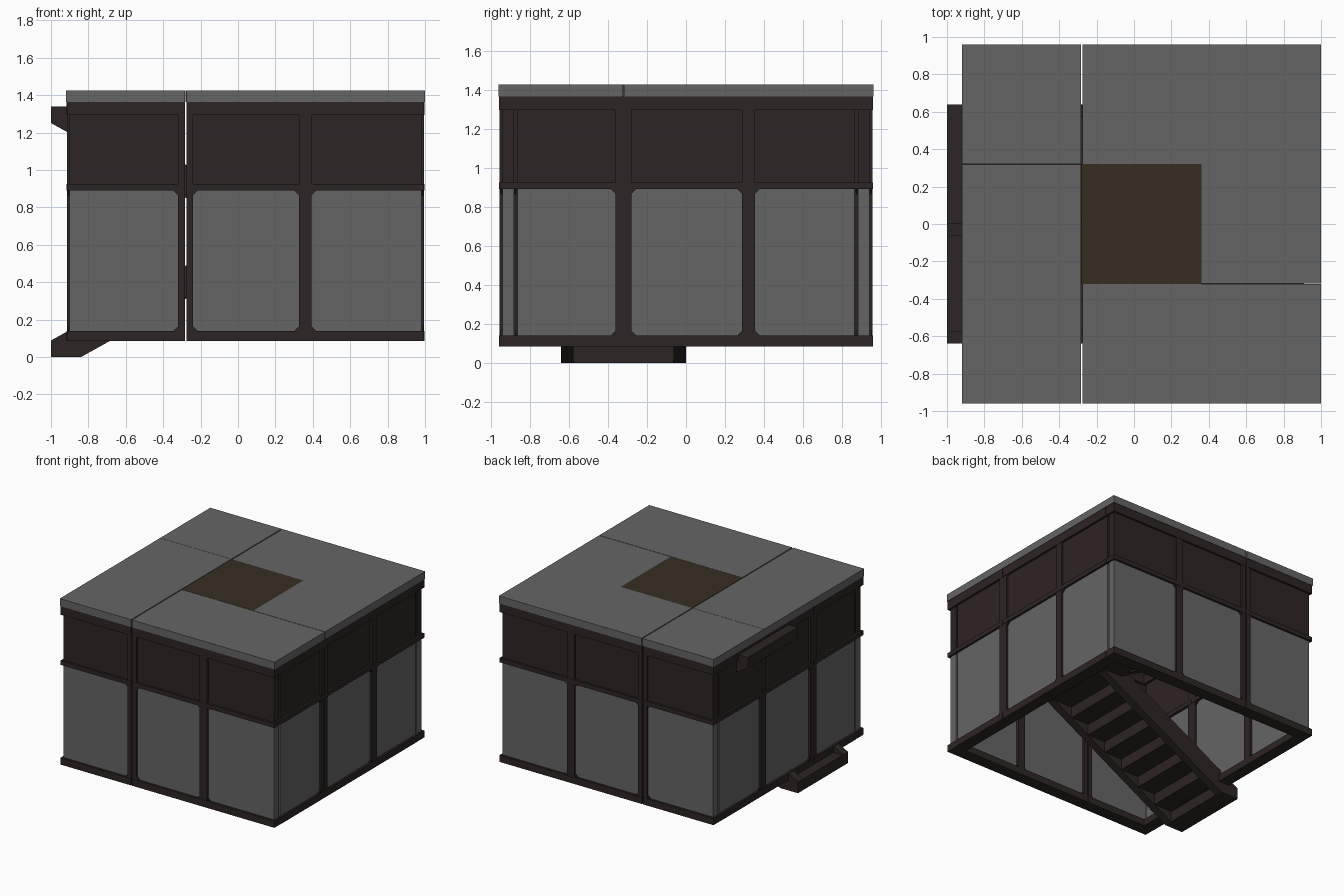
import bpy, bmesh

if "Cube" in bpy.data.objects:
    bpy.data.objects.remove(bpy.data.objects["Cube"])

def material(name, rgb):
    m = bpy.data.materials.new(name)
    m.diffuse_color = (*rgb, 1)
    m.use_nodes = True
    m.node_tree.nodes["Principled BSDF"].inputs["Base Color"].default_value = m.diffuse_color
    return m

GREY = material("stone grey", (0.13, 0.13, 0.13))
BROWN = material("dark brown", (0.027, 0.018, 0.018))
WOOD = material("hatch wood", (0.038, 0.027, 0.016))

CX, HALF, SEAM = 0.04, 0.96, 0.32     # centre of the square, half width, module seam
Z0, Z1, Z2 = 0.085, 1.365, 1.425      # wall foot, wall top, roof top


def prism(bm, profile, lo, hi, place):
    """Extrude a 2D profile from lo to hi; place(a, b, c) maps to world."""
    a = [bm.verts.new(place(p, q, lo)) for p, q in profile]
    b = [bm.verts.new(place(p, q, hi)) for p, q in profile]
    n = len(profile)
    bm.faces.new(a)
    bm.faces.new(b[::-1])
    for i in range(n):
        j = (i + 1) % n
        bm.faces.new((a[i], b[i], b[j], a[j]))


def rect(u0, u1, z0, z1):
    return [(u0, z0), (u1, z0), (u1, z1), (u0, z1)]


def finish(name, bm, mat):
    bmesh.ops.recalc_face_normals(bm, faces=bm.faces[:])
    me = bpy.data.meshes.new(name)
    bm.to_mesh(me)
    bm.free()
    me.materials.append(mat)
    ob = bpy.data.objects.new(name, me)
    bpy.context.collection.objects.link(ob)


def wall(name, along_x, side):
    """One wall: frame of rails and posts, grey lower and brown upper panels."""
    if along_x:
        place = lambda u, z, d: (CX + u, side * d, z)
        gap, rail_end, panel_end = 0.004, 0.955, 0.94
    else:
        place = lambda u, z, d: (CX + side * d, u, z)
        gap, rail_end, panel_end = 0.0008, 0.862, 0.882
    frame, lower, upper = bmesh.new(), bmesh.new(), bmesh.new()
    for sgn, end in ((-1, -1), (1, 1)):
        a = -rail_end if sgn < 0 else -SEAM + gap
        b = -SEAM - gap if sgn < 0 else rail_end
        pa = max(a, -panel_end)
        pb = min(b, panel_end)
        for z0, z1 in ((Z0, 0.14), (0.89, 0.925), (1.295, Z1)):
            prism(frame, rect(a, b, z0, z1), 0.86, 0.957, place)
        prism(lower, rect(pa, pb, 0.12, 0.9), 0.88, 0.94, place)
        prism(upper, rect(pa, pb, 0.9, Z1 - 0.01), 0.88, 0.94, place)
    # posts at the seams
    posts = ((-SEAM - 0.04, -SEAM - gap), (-SEAM + gap, -SEAM + 0.04),
             (SEAM - 0.033, SEAM + 0.033))
    for u0, u1 in posts:
        prism(frame, rect(u0, u1, Z0 + 0.005, Z1 - 0.005), 0.862, 0.955, place)
    # small chamfers in the corners of the openings
    c = 0.025
    for u, s in ((-SEAM - 0.04, -1), (-SEAM + 0.04, 1),
                 (SEAM - 0.033, -1), (SEAM + 0.033, 1)):
        for z, t in ((0.14, 1), (0.89, -1)):
            prism(frame, [(u, z), (u + s * c, z), (u, z + t * c)], 0.87, 0.95, place)
    finish(name + "_frame", frame, BROWN)
    finish(name + "_lower_panels", lower, GREY)
    finish(name + "_upper_panels", upper, BROWN)


wall("front_wall", True, -1)
wall("back_wall", True, 1)
wall("left_wall", False, -1)
wall("right_wall", False, 1)

# roof slabs around the wooden hatch, with narrow joints
xl, xa, xb, xr = CX - HALF, CX - SEAM, CX + SEAM, CX + HALF
g = 0.004
flat = lambda x, y, z: (x, y, z)
bm = bmesh.new()
for x0, x1, y0, y1 in ((xl, xa - g, -HALF, SEAM - 0.001),
                       (xl, xa - g, SEAM + 0.001, HALF),
                       (xa + g, xr, SEAM, HALF),
                       (xb, xr, -SEAM + 0.002, SEAM),
                       (xa + g, xr, -HALF, -SEAM - 0.002)):
    prism(bm, rect(x0, x1, y0, y1), Z1, Z2, flat)
finish("roof_slabs", bm, GREY)
bm = bmesh.new()
prism(bm, rect(xa, xb, -SEAM, SEAM), Z1, Z2, flat)
finish("roof_hatch", bm, WOOD)

# two stair flights that turn at a landing
STEPS, RISE, RUN = 8, 0.71 / 8, 0.16
STRINGER = [(0, 0), (RUN, 0), (1.28, 0.71 - RISE), (1.28, 0.71), (1.28 - RUN, 0.71), (0, RISE)]


def flight(name, y0, y1, place):
    bm = bmesh.new()
    for a in (y0, y1 - 0.065):
        prism(bm, STRINGER, a, a + 0.065, place)
    for i in range(STEPS):
        prism(bm, rect(i * RUN, (i + 1) * RUN, i * RISE, (i + 1) * RISE),
              y0 + 0.065, y1 - 0.065, place)
    finish(name, bm, BROWN)


LIFT = 0.63
flight("lower_stair_flight", -0.64, 0.0, lambda u, z, y: (-1 + u, y, z))
flight("upper_stair_flight", 0.0, 0.64, lambda u, z, y: (0.28 - u, y, LIFT + z))
bm = bmesh.new()
prism(bm, rect(0.28, 0.91, -0.64, 0.64), LIFT, 0.71, flat)
finish("stair_landing", bm, BROWN)
